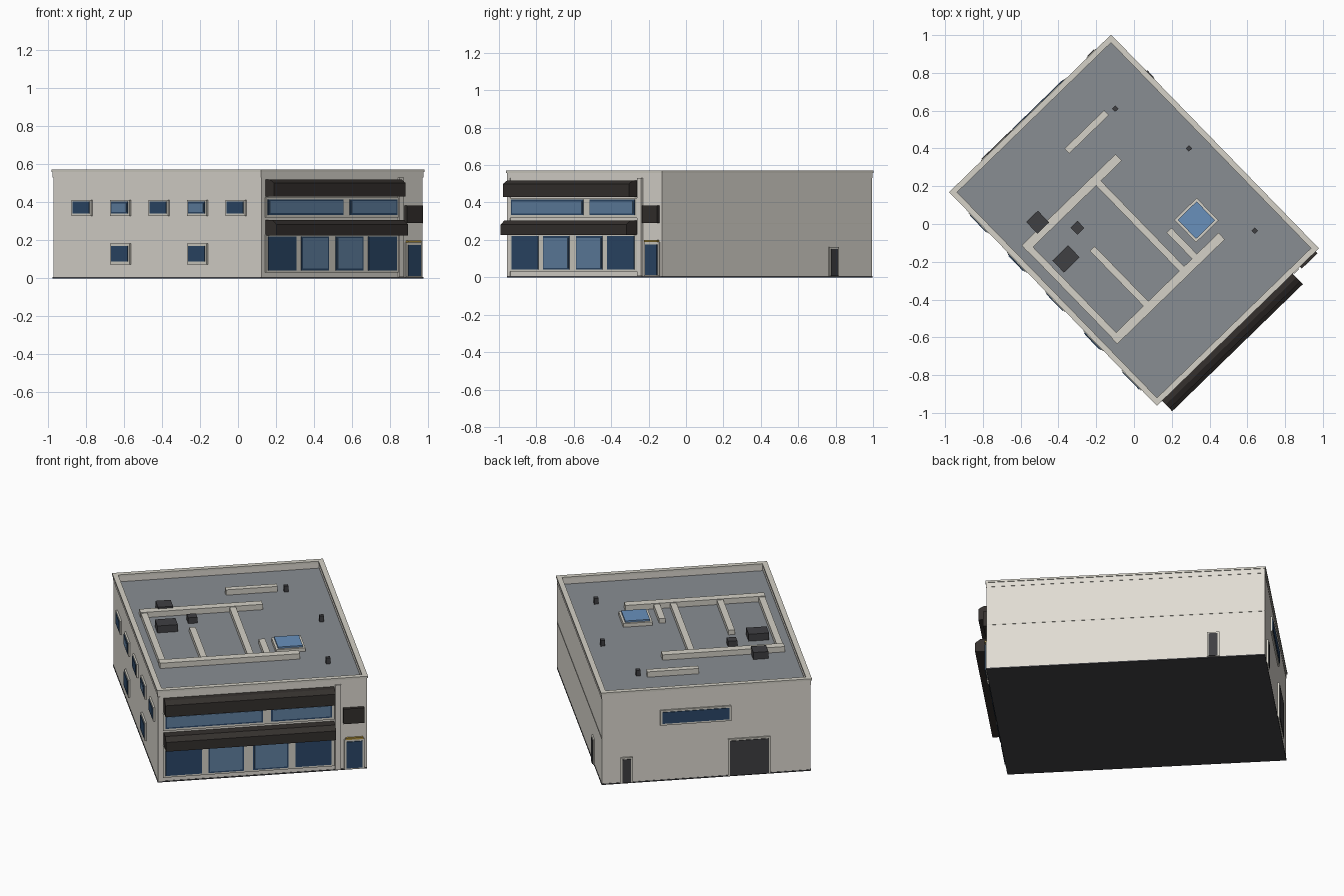
import bpy, bmesh, math
from mathutils import Matrix

if "Cube" in bpy.data.objects:
    bpy.data.objects.remove(bpy.data.objects["Cube"])

# Local frame: u along the shop front, v towards the back; rotated onto the world at the end
PLACE = Matrix.Translation((0, 0.02, 0)) @ Matrix.Rotation(math.radians(44.2), 4, 'Z')
U, V = 0.592, 0.783          # wall half sizes
ROOF, TOP = 0.525, 0.57


def material(name, r, g, b):
    m = bpy.data.materials.new(name)
    m.diffuse_color = (r, g, b, 1)
    m.use_nodes = True
    m.node_tree.nodes["Principled BSDF"].inputs["Base Color"].default_value = m.diffuse_color
    return m


WALL = material("wall_paint", 0.74, 0.71, 0.65)
TRIM = material("trim_paint", 0.66, 0.64, 0.57)
ROOFING = material("roofing", 0.25, 0.27, 0.29)
DARK = material("dark_metal", 0.035, 0.03, 0.027)
UNIT = material("unit_metal", 0.05, 0.05, 0.055)
BASE = material("base_grey", 0.055, 0.055, 0.06)
GLASS = material("dark_glass", 0.025, 0.065, 0.14)
PALE = material("pale_glass", 0.12, 0.22, 0.36)
SKY = material("skylight_glass", 0.14, 0.28, 0.5)
GOLD = material("gold", 0.45, 0.3, 0.05)


def finish(name, bm, mat):
    bmesh.ops.recalc_face_normals(bm, faces=bm.faces)
    bm.transform(PLACE)
    me = bpy.data.meshes.new(name)
    bm.to_mesh(me)
    bm.free()
    me.materials.append(mat)
    ob = bpy.data.objects.new(name, me)
    bpy.context.collection.objects.link(ob)
    return ob


def box(name, u0, u1, v0, v1, z0, z1, mat):
    bm = bmesh.new()
    m = Matrix.Translation(((u0 + u1) / 2, (v0 + v1) / 2, (z0 + z1) / 2))
    bmesh.ops.create_cube(bm, size=1, matrix=m @ Matrix.Diagonal((u1 - u0, v1 - v0, z1 - z0, 1)))
    return finish(name, bm, mat)


def ring(name, hu, hv, t, z0, z1, mat):
    """Rectangular wall ring of thickness t, centred on the building."""
    bm = bmesh.new()
    loops = []
    for d, z in ((0, z0), (0, z1), (t, z1), (t, z0)):
        a, b = hu - d, hv - d
        loops.append([bm.verts.new((x, y, z)) for x, y in ((-a, -b), (a, -b), (a, b), (-a, b))])
    for i in range(4):
        p, q = loops[i], loops[(i + 1) % 4]
        for j in range(4):
            k = (j + 1) % 4
            bm.faces.new((p[j], p[k], q[k], q[j]))
    return finish(name, bm, mat)


def panel(name, side, a0, a1, z0, z1, out, mat):
    """Flat slab standing out from one wall; a runs along that wall."""
    e = 0.01
    if side == "front":
        return box(name, a0, a1, -V - out, -V + e, z0, z1, mat)
    if side == "back":
        return box(name, a0, a1, V - e, V + out, z0, z1, mat)
    if side == "left":
        return box(name, -U - out, -U + e, a0, a1, z0, z1, mat)
    return box(name, U - e, U + out, a0, a1, z0, z1, mat)


def pane(name, side, a0, a1, z0, z1, pale=False, out=0.013):
    panel(name + "_glass", side, a0, a1, z0, z1, out, GLASS)
    if pale:
        m = 0.009
        panel(name + "_pale_glass", side, a0 + m, a1 - m, z0 + m, z1 - m, out + 0.003, PALE)


def canopy(name, reach, z0, zf, zt):
    """Sloped-top canopy extruded along the shop front."""
    prof = [(-V + 0.005, z0), (-V - reach, z0), (-V - reach, zf), (-V - reach + 0.03, zt), (-V + 0.005, zt)]
    bm = bmesh.new()
    f = bm.faces.new([bm.verts.new((-0.56, v, z)) for v, z in prof])
    ext = bmesh.ops.extrude_face_region(bm, geom=[f])["geom"]
    bmesh.ops.translate(bm, vec=(0.965, 0, 0), verts=[g for g in ext if isinstance(g, bmesh.types.BMVert)])
    finish(name, bm, DARK)


# Main shell, roof and parapet
box("base_slab", -U - 0.002, U + 0.002, -V - 0.002, V + 0.002, 0, 0.007, BASE)
box("walls", -U, U, -V, V, 0.006, 0.52, WALL)
box("roof_deck", -U + 0.015, U - 0.015, -V + 0.015, V - 0.015, 0.515, ROOF, ROOFING)
ring("parapet", U + 0.002, V + 0.002, 0.024, 0.53, 0.558, WALL)
ring("parapet_base", U, V, 0.02, 0.52, 0.53, WALL)
ring("parapet_cap", U + 0.006, V + 0.006, 0.03, 0.558, TOP, TRIM)

# Left wall windows: five above, two below
for i in range(5):
    v = 0.562 - 0.29 * i
    panel("upper_window_frame", "left", v - 0.075, v + 0.075, 0.327, 0.411, 0.01, TRIM)
    pane("upper_window", "left", v - 0.063, v + 0.063, 0.34, 0.402, i % 2 == 1, 0.014)
for v in (0.272, -0.308):
    panel("lower_window_frame", "left", v - 0.075, v + 0.075, 0.072, 0.182, 0.01, TRIM)
    pane("lower_window", "left", v - 0.063, v + 0.063, 0.087, 0.17, False, 0.014)

# Shop front: glazing, pilasters and canopies
panel("shop_frame", "front", -0.565, 0.408, 0.03, 0.23, 0.008, TRIM)
for i, (a, b) in enumerate(((-0.55, -0.345), (-0.308, -0.107), (-0.055, 0.146), (0.185, 0.39))):
    pane("shop_window", "front", a, b, 0.042, 0.22, i in (1, 2))
panel("strip_window_frame", "front", -0.565, 0.408, 0.318, 0.425, 0.008, TRIM)
for a, b in ((-0.552, 0.0), (0.048, 0.393)):
    pane("strip_window", "front", a, b, 0.333, 0.415, True)
panel("right_pilaster", "front", 0.412, 0.445, 0.006, 0.53, 0.012, WALL)
panel("left_pilaster", "front", -U, -0.568, 0.006, 0.53, 0.004, WALL)
canopy("lower_canopy", 0.083, 0.225, 0.282, 0.305)
canopy("upper_canopy", 0.064, 0.43, 0.5, 0.518)

# Entrance bay
panel("entrance_frame", "front", 0.463, 0.577, 0.006, 0.188, 0.008, TRIM)
panel("entrance_door", "front", 0.475, 0.565, 0.012, 0.175, 0.013, GLASS)
panel("entrance_lintel", "front", 0.47, 0.57, 0.188, 0.199, 0.014, GOLD)
panel("blank_sign_board", "front", 0.458, 0.575, 0.29, 0.383, 0.02, DARK)

# Right wall: groove line and side door
panel("wall_joint", "right", -V, V, 0.284, 0.288, 0.002, TRIM)
panel("side_door_frame", "right", 0.459, 0.529, 0.006, 0.162, 0.008, TRIM)
panel("side_door", "right", 0.469, 0.519, 0.007, 0.152, 0.012, UNIT)

# Back wall: strip window, loading door and small door
panel("back_window_frame", "back", -0.14, 0.262, 0.345, 0.438, 0.009, TRIM)
pane("back_window", "back", -0.128, 0.25, 0.357, 0.427)
panel("loading_door_frame", "back", -0.362, -0.122, 0.006, 0.232, 0.009, TRIM)
panel("loading_door", "back", -0.352, -0.132, 0.007, 0.222, 0.013, UNIT)
panel("back_door_frame", "back", 0.418, 0.487, 0.006, 0.162, 0.009, TRIM)
panel("back_door", "back", 0.428, 0.477, 0.007, 0.152, 0.013, UNIT)

# Roof ducts: runs along u, then along v
for u0, u1, v, w in ((-0.52, 0.173, 0.295, 0.048), (-0.52, 0.274, -0.384, 0.048), (0.0, 0.293, 0.51, 0.036)):
    box("main_duct", u0, u1, v - w / 2, v + w / 2, ROOF - 0.005, ROOF + 0.033, TRIM)
for u, v0, v1 in ((-0.5, -0.365, 0.275), (0.002, -0.365, 0.275), (-0.263, -0.365, 0.046), (0.096, -0.365, -0.168)):
    box("branch_duct", u - 0.018, u + 0.018, v0, v1, ROOF - 0.005, ROOF + 0.028, TRIM)

# Roof units, vents and skylight: centre, half sizes, height
for n, u, v, a, b, h in (("cooling_unit", -0.373, 0.348, 0.043, 0.043, 0.043),
                         ("cooling_unit", -0.401, 0.104, 0.058, 0.044, 0.043),
                         ("small_cooling_unit", -0.243, 0.18, 0.026, 0.026, 0.036),
                         ("roof_vent", 0.34, 0.493, 0.012, 0.012, 0.036),
                         ("roof_vent", 0.473, 0.07, 0.012, 0.012, 0.036),
                         ("roof_vent", 0.42, -0.485, 0.012, 0.012, 0.036)):
    box(n, u - a, u + a, v - b, v + b, ROOF - 0.005, ROOF + h, UNIT)
box("skylight_curb", 0.154, 0.32, -0.313, -0.147, ROOF - 0.005, ROOF + 0.022, TRIM)
box("skylight_glass", 0.167, 0.307, -0.3, -0.16, ROOF, ROOF + 0.032, SKY)
